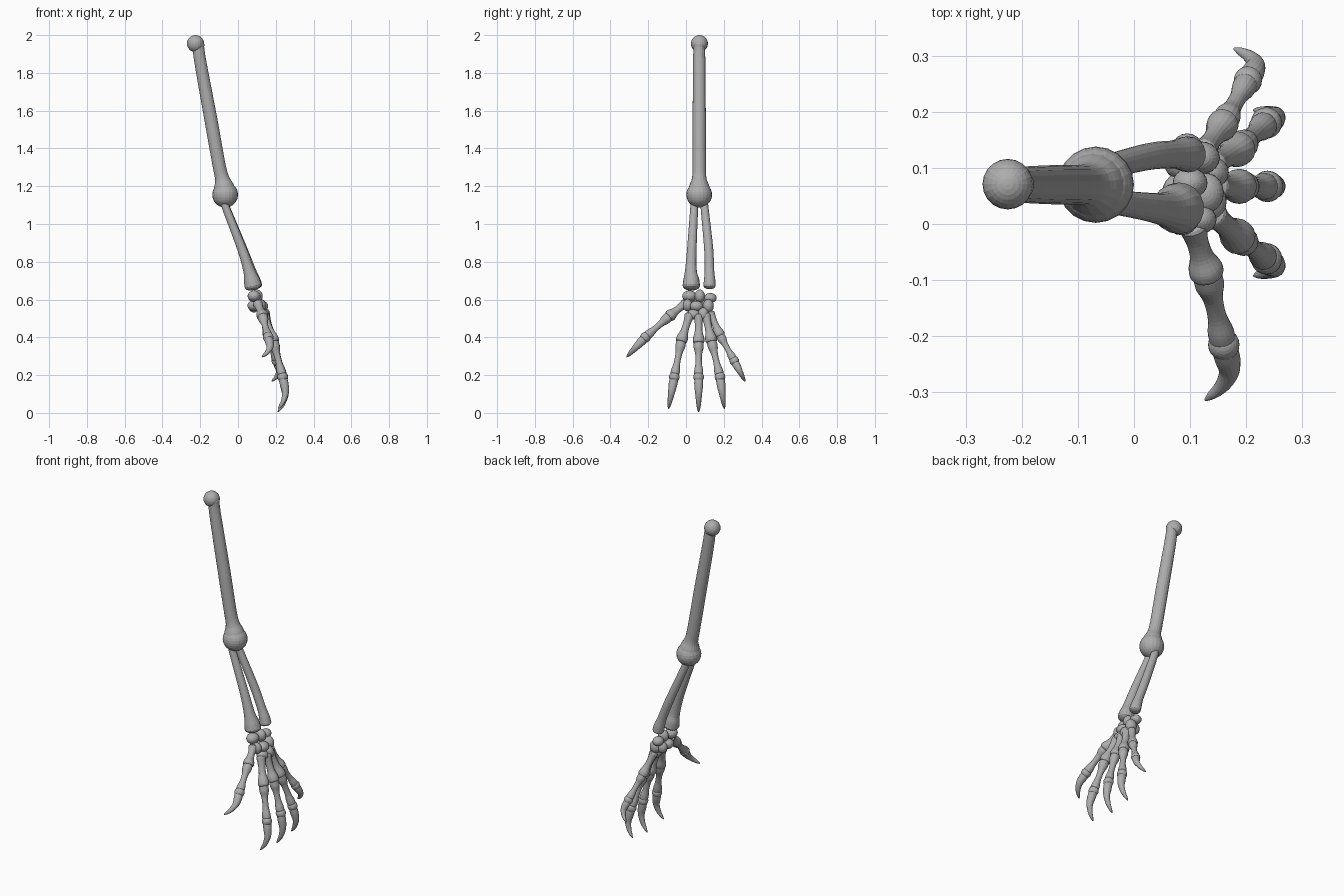
import bpy, bmesh, math
from mathutils import Vector

if "Cube" in bpy.data.objects:
    bpy.data.objects.remove(bpy.data.objects["Cube"])

bone = bpy.data.materials.new("bone grey")
bone.diffuse_color = (0.42, 0.42, 0.42, 1)
bone.use_nodes = True
bone.node_tree.nodes["Principled BSDF"].inputs["Base Color"].default_value = bone.diffuse_color


def finish(bm, name):
    bmesh.ops.recalc_face_normals(bm, faces=bm.faces)
    me = bpy.data.meshes.new(name)
    bm.to_mesh(me)
    bm.free()
    me.materials.append(bone)
    ob = bpy.data.objects.new(name, me)
    bpy.context.collection.objects.link(ob)
    return ob


def spline(pts, t):
    """Catmull-Rom through 4D points (x, y, z, radius)."""
    n = len(pts) - 1
    i = min(int(t * n), n - 1)
    u = t * n - i
    a, b, c, d = (pts[max(0, min(n, k))] for k in (i - 1, i, i + 1, i + 2))
    return 0.5 * (2 * b + (c - a) * u + (2 * a - 5 * b + 4 * c - d) * u**2
                  + (3 * b - a - 3 * c + d) * u**3)


def tube(name, points, sides=18, steps=4, cap=0.5):
    """Round bone swept along a path, with domed ends."""
    pts = [Vector(p) for p in points]
    n = (len(pts) - 1) * steps
    path = [spline(pts, i / n) for i in range(n + 1)]
    rings = []
    for i, p in enumerate(path):
        d = (path[min(i + 1, n)] - path[max(i - 1, 0)]).to_3d().normalized()
        rings.append((p.to_3d(), d, max(p.w, 0.002)))

    def dome(ring, sign):
        c, d, r = ring
        return [(c + d * sign * r * cap * math.sin(a), d, r * math.cos(a))
                for a in (0.45, 0.9, 1.3)]
    rings = dome(rings[0], -1)[::-1] + rings + dome(rings[-1], 1)
    bm = bmesh.new()
    loops = []
    for c, d, r in rings:
        u = Vector((0, 1, 0))
        u = (u - d * u.dot(d)).normalized()
        v = d.cross(u)
        loops.append([bm.verts.new(c + r * (u * math.cos(a) + v * math.sin(a)))
                      for a in (2 * math.pi * k / sides for k in range(sides))])
    for a, b in zip(loops, loops[1:]):
        for k in range(sides):
            j = (k + 1) % sides
            bm.faces.new((a[k], a[j], b[j], b[k]))
    bm.faces.new(loops[0])
    bm.faces.new(loops[-1])
    return finish(bm, name)


def ball(name, c, r, scale=(1, 1, 1)):
    bm = bmesh.new()
    bmesh.ops.create_uvsphere(bm, u_segments=20, v_segments=14, radius=r)
    for v in bm.verts:
        v.co = Vector(c) + Vector(a * b for a, b in zip(v.co, scale))
    return finish(bm, name)


# Upper arm bone, shoulder head and elbow
ball("shoulder_head", (-0.225, 0.071, 1.955), 0.045)
tube("upper_arm_bone", [(-0.208, .07, 1.955, .030), (-0.203, .07, 1.88, .032),
                        (-0.143, .07, 1.55, .035), (-0.102, .07, 1.32, .035),
                        (-0.085, .07, 1.245, .038), (-0.076, .07, 1.205, .052),
                        (-0.070, .07, 1.17, .062)])
ball("elbow_joint", (-0.068, 0.07, 1.155), 0.068)

# Two forearm bones
tube("forearm_bone_inner", [(-0.078, .046, 1.13, .021), (-0.062, .043, 1.08, .021),
                            (0.020, .031, .87, .025), (0.058, .026, .755, .031),
                            (0.072, .028, .705, .042), (0.080, .028, .672, .046)])
tube("forearm_bone_outer", [(-0.075, .095, 1.13, .020), (-0.060, .099, 1.08, .021),
                            (0.025, .120, .87, .024), (0.070, .124, .755, .025),
                            (0.088, .125, .705, .030), (0.097, .124, .672, .032)])

# Wrist stones: centre and radius, each squashed a little differently
wrist = [(.085, .018, .618, .034), (.100, .073, .618, .031), (.095, .128, .608, .030),
         (.118, .008, .570, .029), (.128, .055, .565, .032), (.120, .118, .565, .033),
         (.134, .040, .522, .031), (.136, .092, .522, .033), (.082, .055, .568, .032),
         (.085, .105, .565, .030)]
for i, (x, y, z, r) in enumerate(wrist):
    k = 0.12 * (-1) ** i
    ball(f"wrist_bone_{i + 1}", (x, y, z), r, (1, 1 + k, 1 - k))


def along(a, b, profile, bulge=0.0):
    """Points between a and b; profile holds (fraction, radius)."""
    a, b = Vector(a), Vector(b)
    out = []
    for t, r in profile:
        p = a.lerp(b, t)
        out.append((p.x + bulge * math.sin(math.pi * min(t, 1) ** 1.2), p.y, p.z, r))
    return out


def finger(name, base, joint, knuckle, tip, s=1.0):
    # Palm bone, finger bone, knuckle and hooked claw
    tube(name + "_palm_bone", along(base, joint, [
        (0, .026 * s), (.3, .020 * s), (.6, .021 * s), (.85, .030 * s), (.98, .031 * s)]))
    tube(name + "_finger_bone", along(joint, knuckle, [
        (.04, .026 * s), (.17, .026 * s), (.35, .018 * s), (.6, .017 * s),
        (.8, .023 * s), (.9, .024 * s)]))
    ball(name + "_knuckle", knuckle, .028 * s)
    tube(name + "_claw", along(knuckle, tip, [
        (.08, .023 * s), (.25, .023 * s), (.5, .018 * s), (.75, .013 * s),
        (.92, .008 * s), (1, .003)], .026), cap=0.8)


finger("thumb", (.105, -.005, .578), (.130, -.088, .512), (.160, -.215, .400),
       (.128, -.313, .297), 1.0)
finger("index", (.140, .018, .515), (.188, -.025, .380), (.236, -.062, .190),
       (.215, -.092, .024))
finger("middle", (.145, .067, .510), (.190, .067, .375), (.238, .067, .190),
       (.212, .067, .006))
finger("ring", (.140, .105, .515), (.188, .135, .380), (.236, .180, .190),
       (.215, .203, .024))
finger("little", (.125, .130, .525), (.160, .180, .410), (.203, .256, .275),
       (.180, .312, .168), 0.9)
